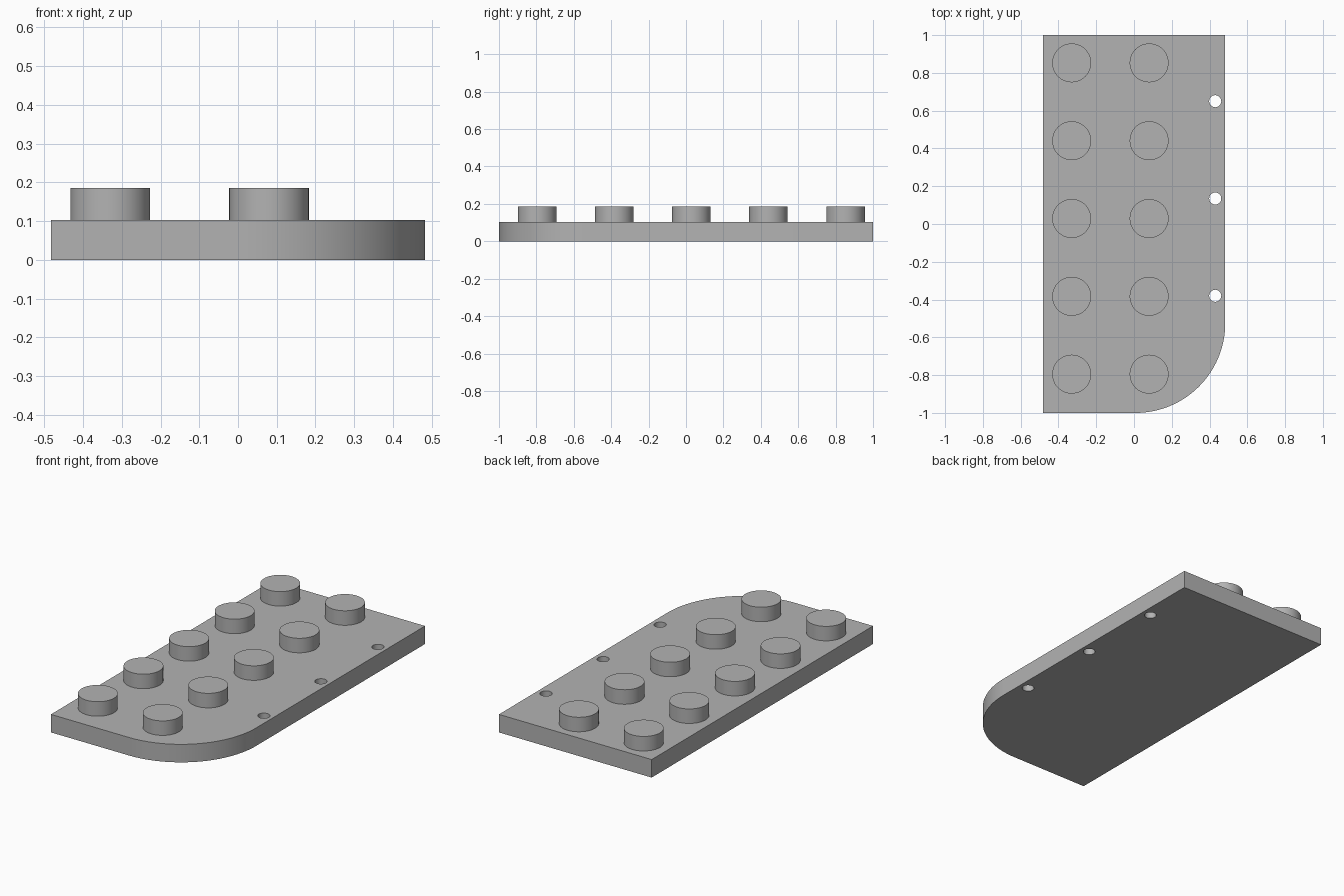
import bpy, bmesh, math

cube = bpy.data.objects.get("Cube")
if cube:
    bpy.data.objects.remove(cube, do_unlink=True)

HALF_W, HALF_L, THICK = 0.483, 1.0, 0.103
CORNER_R = 0.475
STUD_R, STUD_H, PITCH = 0.103, 0.083, 0.412
HOLE_R = 0.032

grey = bpy.data.materials.new("plain grey")
grey.use_nodes = True
colour = (0.45, 0.45, 0.45, 1)
grey.diffuse_color = colour
grey.node_tree.nodes["Principled BSDF"].inputs["Base Color"].default_value = colour


def finish(bm, name):
    """Turn a bmesh into a smooth-shaded object with sharp rims."""
    bmesh.ops.recalc_face_normals(bm, faces=bm.faces)
    mesh = bpy.data.meshes.new(name)
    bm.to_mesh(mesh)
    bm.free()
    mesh.materials.append(grey)
    obj = bpy.data.objects.new(name, mesh)
    bpy.context.collection.objects.link(obj)
    bpy.ops.object.select_all(action="DESELECT")
    obj.select_set(True)
    bpy.context.view_layer.objects.active = obj
    bpy.ops.object.shade_smooth_by_angle(angle=math.radians(30))
    return obj


def arc(cx, cy, r, start, sweep, steps):
    angles = [math.radians(start + sweep * i / steps) for i in range(steps + 1)]
    return [(cx + r * math.cos(a), cy + r * math.sin(a)) for a in angles]


def add_loop(bm, points):
    verts = [bm.verts.new((x, y, 0)) for x, y in points]
    return [bm.edges.new((v, verts[i - 1])) for i, v in enumerate(verts)]


# Base plate: one rounded front corner and three through holes
bm = bmesh.new()
outline = [(HALF_W, HALF_L), (-HALF_W, HALF_L), (-HALF_W, -HALF_L)]
outline += arc(HALF_W - CORNER_R, CORNER_R - HALF_L, CORNER_R, -90, 90, 32)
edges = add_loop(bm, outline)
for y in (-0.38, 0.135, 0.65):
    edges += add_loop(bm, arc(0.43, y, HOLE_R, 0, 360, 32)[:-1])
bmesh.ops.triangle_fill(bm, edges=edges, use_beauty=True, normal=(0, 0, 1))
top = bmesh.ops.extrude_face_region(bm, geom=bm.faces[:], use_keep_orig=True)
for item in top["geom"]:
    if isinstance(item, bmesh.types.BMVert):
        item.co.z = THICK
finish(bm, "base_plate")

# Studs: two columns of five
for col, x in enumerate((-0.33, 0.08)):
    for row in range(5):
        bm = bmesh.new()
        bmesh.ops.create_cone(bm, cap_ends=True, segments=48, radius1=STUD_R,
                              radius2=STUD_R, depth=STUD_H)
        stud = finish(bm, f"stud_{col + 1}_{row + 1}")
        stud.location = (x, 0.029 + PITCH * (row - 2), THICK + STUD_H / 2)
